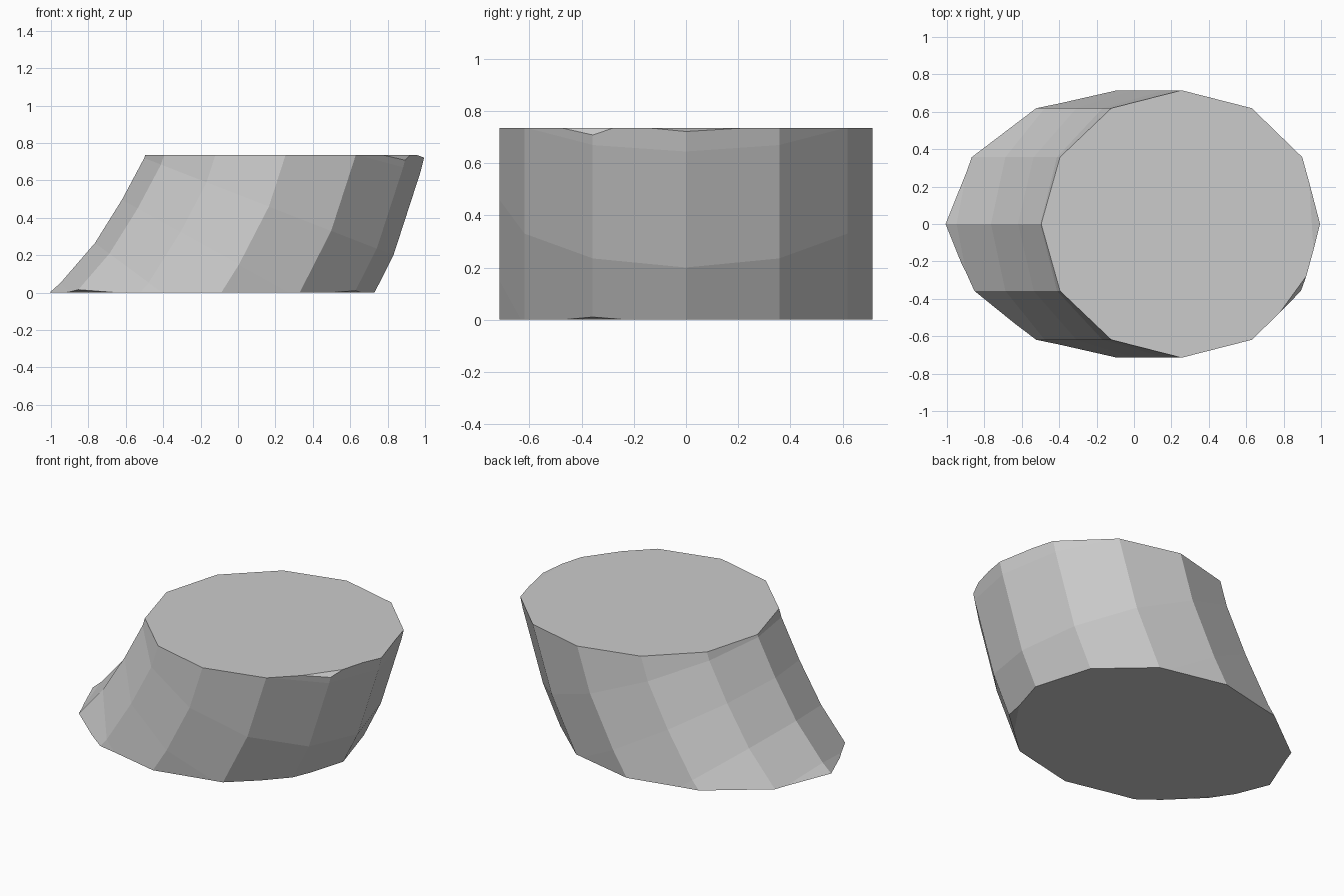
import bpy, bmesh, math
from mathutils import Vector

if "Cube" in bpy.data.objects:
    bpy.data.objects.remove(bpy.data.objects["Cube"])

R, H, SIDES = 0.715, 0.735, 12

# Bent path: centre x, centre z, tilt of each ring in degrees
PATH = [(0.385, 1.22, 8.5), (0.285, 0.83, 15), (0.165, 0.46, 21.3),
        (0.005, 0.15, 29), (-0.19, -0.16, 36.5), (-0.43, -0.44, 43.5),
        (-0.72, -0.70, 51)]

bm = bmesh.new()
rings = []
for cx, cz, tilt in PATH:
    t = math.radians(tilt)
    ring = []
    for i in range(SIDES):
        a = 2 * math.pi * i / SIDES
        u = R * math.cos(a)
        ring.append(bm.verts.new((cx + u * math.cos(t), R * math.sin(a),
                                  cz - u * math.sin(t))))
    rings.append(ring)
for top, low in zip(rings, rings[1:]):
    for i in range(SIDES):
        j = (i + 1) % SIDES
        bm.faces.new((top[i], low[i], low[j], top[j]))
bm.faces.new(rings[0])
bm.faces.new(rings[-1][::-1])


def slice_off(point, normal):
    """Remove everything on the normal's side and close the cut."""
    geom = bm.verts[:] + bm.edges[:] + bm.faces[:]
    bmesh.ops.bisect_plane(bm, geom=geom, dist=1e-5, plane_co=point,
                           plane_no=normal, clear_outer=True)
    rim = [e for e in bm.edges if e.is_boundary]
    if rim:
        bmesh.ops.holes_fill(bm, edges=rim, sides=0)


# Flat top and bottom
slice_off(Vector((0, 0, H)), Vector((0, 0, 1)))
slice_off(Vector((0, 0, 0)), Vector((0, 0, -1)))

# Small chipped corners on the rims
CHIPS = [((0.76, -0.50, H), (0.92, -0.28, H), (0.90, -0.36, 0.70)),
         ((0.96, -0.15, H), (0.935, 0.25, H), (1.0, 0, 0.72)),
         ((-0.65, -0.52, 0), (-0.93, -0.20, 0), (-0.86, -0.36, 0.018)),
         ((0.44, -0.55, 0), (0.68, -0.20, 0), (0.635, -0.36, 0.012))]
for pts in CHIPS:
    a, b, c = map(Vector, pts)
    n = (b - a).cross(c - a)
    if n.dot(a - Vector((0.1, 0, H / 2))) < 0:
        n.negate()
    slice_off(a, n.normalized())

bmesh.ops.recalc_face_normals(bm, faces=bm.faces[:])
mesh = bpy.data.meshes.new("bent_column_segment")
bm.to_mesh(mesh)
bm.free()
obj = bpy.data.objects.new("bent_column_segment", mesh)
bpy.context.collection.objects.link(obj)
